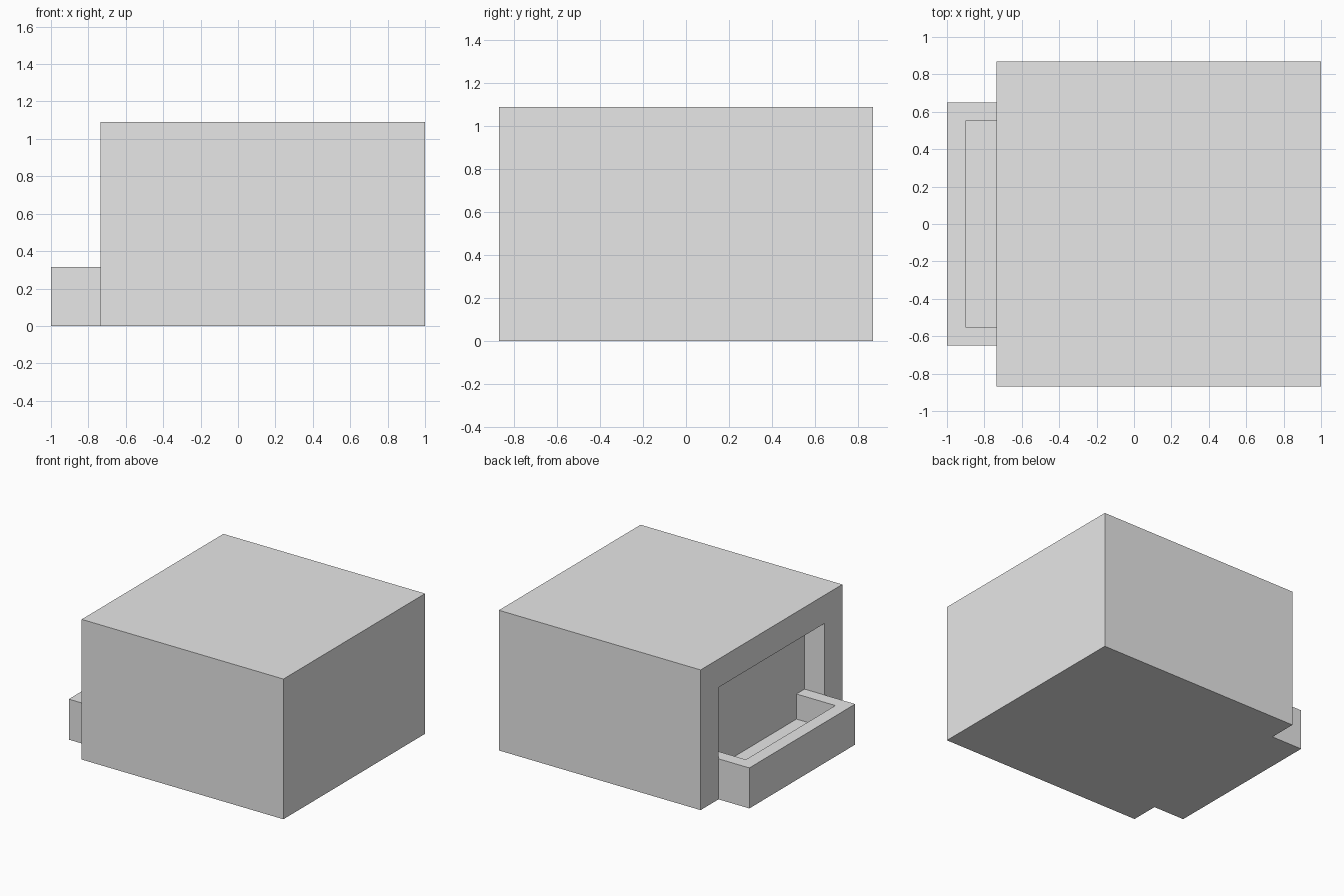
import bpy
from mathutils import Vector

default = bpy.data.objects.get("Cube")
if default:
    bpy.data.objects.remove(default, do_unlink=True)

grey = bpy.data.materials.new("light_grey")
grey.use_nodes = True
grey.diffuse_color = (0.8, 0.8, 0.8, 1)
grey.node_tree.nodes["Principled BSDF"].inputs["Base Color"].default_value = grey.diffuse_color


def box(name, low, high):
    """Box between two opposite corners."""
    low, high = Vector(low), Vector(high)
    centre, size = (low + high) / 2, high - low
    bpy.ops.mesh.primitive_cube_add(size=1)
    obj = bpy.context.object
    obj.name = name
    for v in obj.data.vertices:
        v.co = Vector(a * b for a, b in zip(v.co, size)) + centre
    obj.data.materials.append(grey)
    return obj


def cut(obj, cutter):
    """Carve the cutter out of the object, then discard the cutter."""
    cutter.hide_render = True
    mod = obj.modifiers.new("cut", 'BOOLEAN')
    mod.operation = 'DIFFERENCE'
    mod.solver = 'EXACT'
    mod.object = cutter
    bpy.context.view_layer.objects.active = obj
    bpy.ops.object.modifier_apply(modifier=mod.name)
    bpy.data.objects.remove(cutter, do_unlink=True)


wall_x = -0.735      # outer face of the block on the tray side
recess_x = -0.565    # back of the recess
half = 0.65          # half width of recess and tray
rim = 0.1            # tray wall thickness

# Main block with a recess on its right side
body = box("main_block", (wall_x, -0.87, 0), (1, 0.87, 1.09))
cut(body, box("recess_cutter", (-0.9, -half, -0.1), (recess_x, half, 0.87)))

# Open tray standing in the recess
tray = box("tray", (-1, -half, 0), (recess_x, half, 0.315))
cut(tray, box("basin_cutter", (-1 + rim, -half + rim, 0.12), (-0.4, half - rim, 0.5)))
